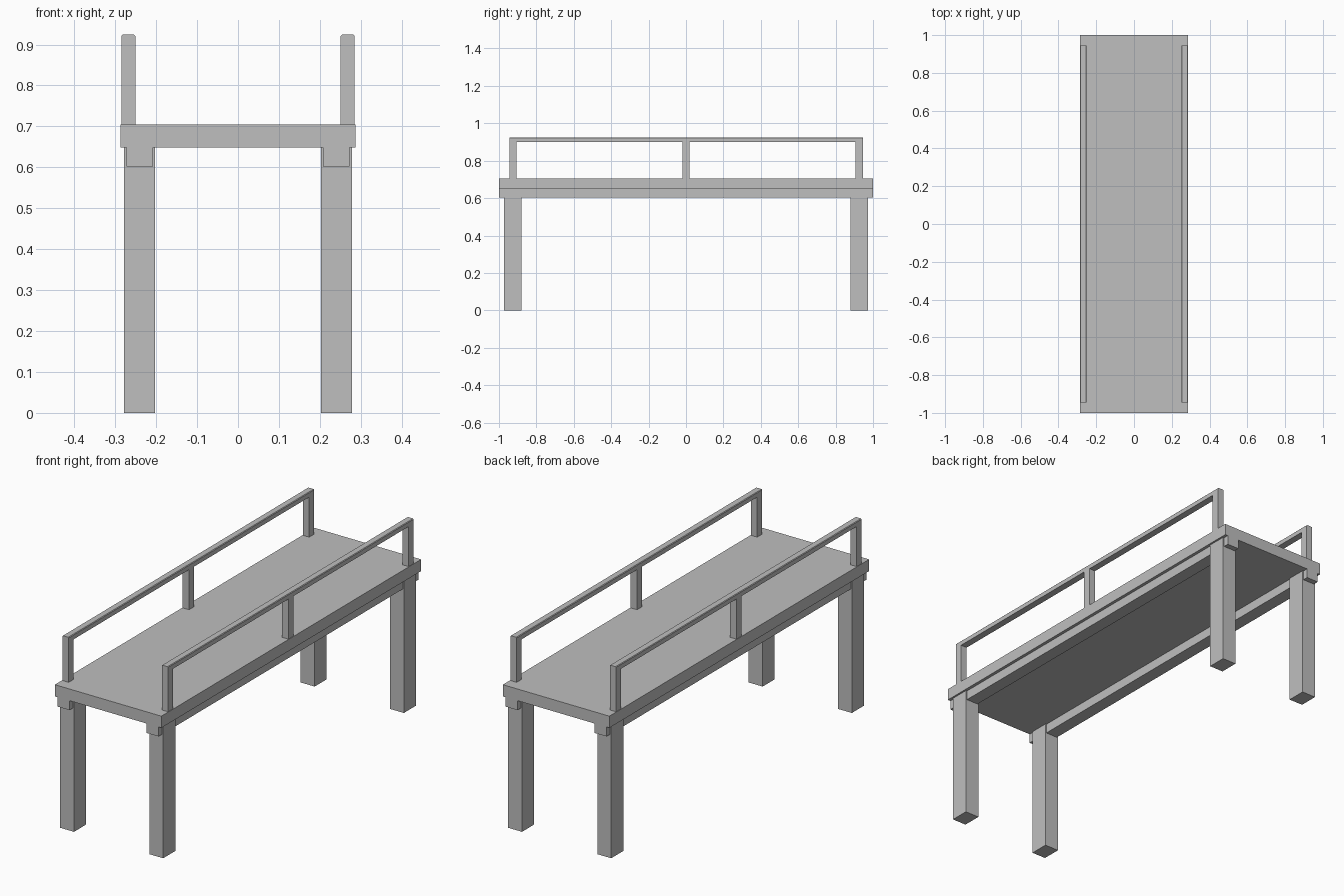
import bpy
import bmesh
from mathutils import Vector

cube = bpy.data.objects.get("Cube")
if cube:
    bpy.data.objects.remove(cube, do_unlink=True)

# Single plain grey finish
grey = bpy.data.materials.new("plain_grey")
grey.use_nodes = True
colour = (0.52, 0.52, 0.52, 1)
grey.diffuse_color = colour
grey.node_tree.nodes["Principled BSDF"].inputs["Base Color"].default_value = colour


def box(name, low, high, bevel_top=0):
    """Box between two corners, optionally with softened long top edges."""
    low, high = Vector(low), Vector(high)
    centre, size = (low + high) / 2, high - low
    bm = bmesh.new()
    bmesh.ops.create_cube(bm, size=1)
    bmesh.ops.scale(bm, vec=size, verts=bm.verts)
    if bevel_top:
        edges = [e for e in bm.edges
                 if all(v.co.z > 0 for v in e.verts)
                 and abs(e.verts[0].co.y - e.verts[1].co.y) > size.y / 2]
        bmesh.ops.bevel(bm, geom=edges, offset=bevel_top, segments=1, affect='EDGES')
    mesh = bpy.data.meshes.new(name)
    bm.to_mesh(mesh)
    bm.free()
    mesh.materials.append(grey)
    obj = bpy.data.objects.new(name, mesh)
    obj.location = centre
    bpy.context.collection.objects.link(obj)


def side_box(name, side, x, y, z, bevel_top=0):
    """Box given by ranges, with x measured outwards on the chosen side."""
    xs = sorted(side * v for v in x)
    box(name, (xs[0], y[0], z[0]), (xs[1], y[1], z[1]), bevel_top)


DECK_LOW, DECK_TOP = 0.648, 0.705
RAIL_LOW, RAIL_TOP = 0.9, 0.924

# Deck slab
box("deck", (-0.287, -1, DECK_LOW), (0.287, 1, DECK_TOP))

for side, label in ((1, "left"), (-1, "right")):
    # Long beam under each edge
    side_box(label + "_beam", side, (0.208, 0.272), (-1, 1), (0.602, DECK_LOW))

    # Legs, slightly wider than the beam
    for end, place in ((-1, "front"), (1, "back")):
        ys = sorted((end * 0.88, end * 0.973))
        side_box(f"{place}_{label}_leg", side, (0.203, 0.278), ys, (0, DECK_LOW))

    # Handrail and its three posts
    side_box(label + "_handrail", side, (0.251, 0.285), (-0.945, 0.945),
             (RAIL_LOW, RAIL_TOP), 0.003)
    for y, place in ((-0.926, "front"), (0, "middle"), (0.926, "back")):
        side_box(f"{place}_{label}_post", side, (0.251, 0.285),
                 (y - 0.019, y + 0.019), (DECK_TOP, RAIL_LOW))
